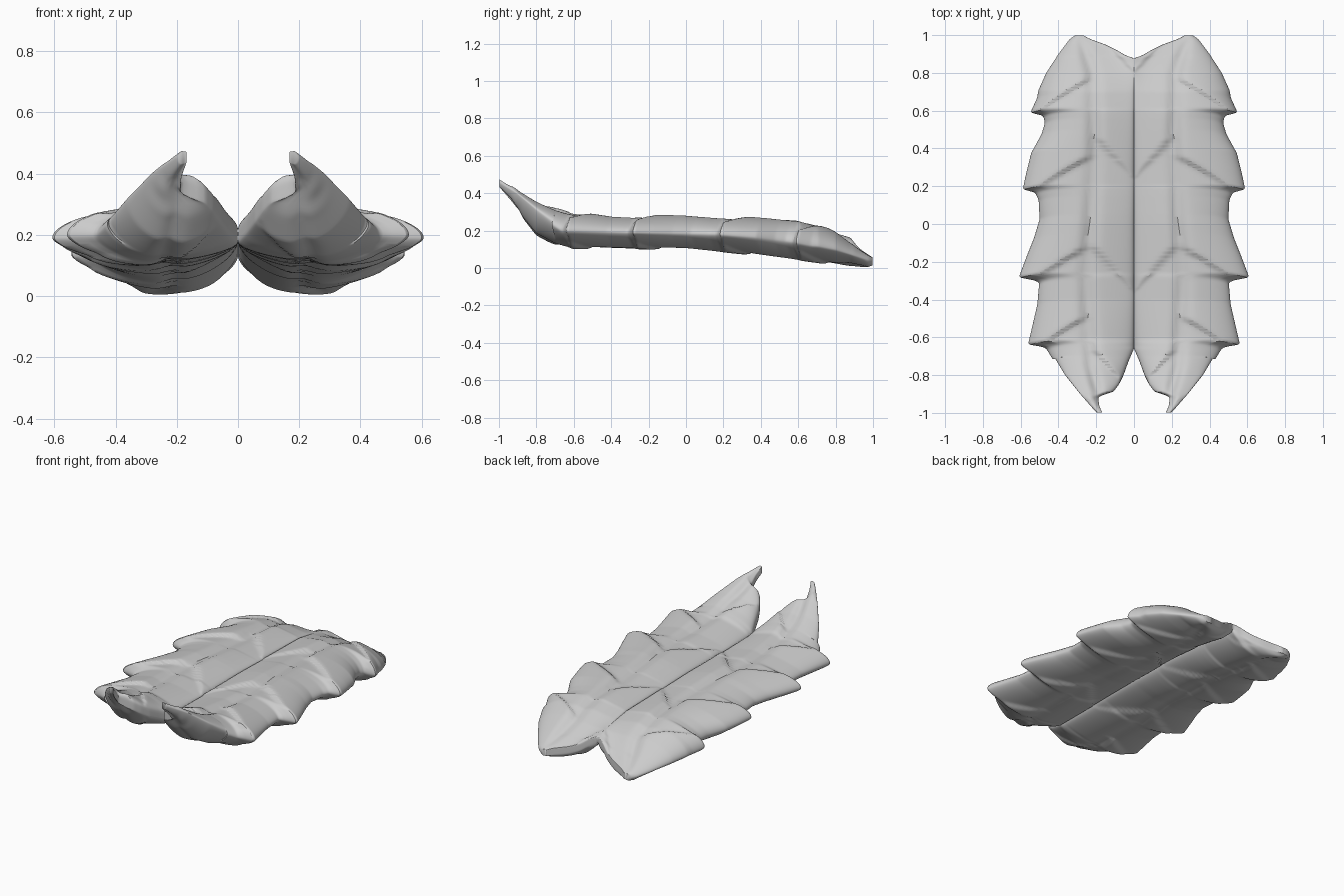
import bpy, bmesh, math

if "Cube" in bpy.data.objects:
    bpy.data.objects.remove(bpy.data.objects["Cube"])

ROWS, COLS = 270, 36


def curve(*pts):
    """Piecewise linear function through (y, value) points."""
    def f(y):
        if y <= pts[0][0]:
            return pts[0][1]
        for (a, p), (b, q) in zip(pts, pts[1:]):
            if y <= b:
                return p + (q - p) * (y - a) / (b - a)
        return pts[-1][1]
    return f


# Plan outline of one half: toothed outer edge, notched inner edge, groove between scale rows
outer = curve((-1, .195), (-.98, .215), (-.9, .285), (-.8, .365), (-.7, .425), (-.635, .465),
              (-.625, .475), (-.615, .562), (-.5, .535), (-.4, .512), (-.285, .502), (-.27, .53),
              (-.262, .612), (-.15, .57), (-.05, .53), (.05, .5), (.15, .505), (.195, .525),
              (.205, .59), (.3, .57), (.4, .545), (.5, .49), (.56, .472), (.6, .482),
              (.612, .55), (.7, .51), (.8, .465), (.9, .4), (.98, .34), (1, .31))
inner = curve((-1, .168), (-.96, .185), (-.915, .19), (-.9, .15), (-.89, .11), (-.85, .08),
              (-.8, .055), (-.73, .03), (-.66, 0), (.88, 0), (.89, .04), (.92, .09),
              (.95, .15), (.98, .235), (1, .27))
groove = curve((-1, .16), (-.9, .19), (-.75, .23), (-.3, .255), (-.1, .24), (.4, .21),
               (.8, .22), (.93, .265), (1, .29))
# Side heights: crown, underside, outer edge, inner edge
crown = curve((-1, .475), (-.9, .42), (-.8, .365), (-.7, .325), (-.6, .298), (-.4, .282), (0, .285),
              (.3, .273), (.6, .262), (.7, .24), (.8, .195), (.9, .13), (1, .055))
under = curve((-1, .435), (-.94, .375), (-.9, .31), (-.87, .25), (-.8, .165), (-.7, .118), (-.6, .098),
              (0, .095), (.3, .072), (.6, .036), (.8, .012), (.97, .0), (1, .015))
edge_out = curve((-1, .455), (-.9, .395), (-.8, .31), (-.72, .25), (-.64, .2), (-.27, .19),
                 (.2, .18), (.4, .165), (.6, .14), (.8, .1), (1, .035))
edge_in = curve((-1, .455), (-.9, .335), (-.8, .265), (-.65, .195), (0, .2), (.6, .195),
                (.8, .165), (.88, .145), (.92, .09), (1, .035))


def overlap(y, tips):
    """Height of an overlapping scale: tallest at its front edge, sinking to the next one."""
    for a, b in zip(tips, tips[1:]):
        if a <= y < b:
            return 1 - (y - a) / (b - a)
    return 0.5


def heights(u, x, y):
    c, e = edge_in(y), edge_out(y)
    mid = c + (e - c) * u
    s = max(math.sin(math.pi * u), 0)
    fade = min(1, (1 - y) / .12, (y + 1) / .15) * s ** .5
    d = x - groove(y)
    dip = math.exp(-(d / .028) ** 2)
    if d > 0:
        step = overlap(y - .6 * max(.5 - x, 0), (-1.1, -.64, -.27, .2, .61, 1.1))
    else:
        step = overlap(y - 1.1 * x, (-1.4, -.9, -.36, .24, .8, 1.3))
    blunt = .018 * (1 - u) ** 8
    top = mid + max(crown(y) - mid, .012) * s ** .5 + blunt
    top += fade * (.022 * (step - .8) * (1 - dip) - .032 * dip)
    bottom = mid - max(mid - under(y), .012) * s ** .6 - blunt
    bottom += fade * (.014 * step + .015 * dip)
    return top, bottom


# One half as a loft of closed cross-sections from front to back
bm = bmesh.new()
rings = []
for r in range(ROWS + 1):
    y = -1 + 2 * r / ROWS
    a, b = inner(y), outer(y)
    up, down = [], []
    for i in range(COLS + 1):
        u = (1 - math.cos(math.pi * i / COLS)) / 2
        x = a + (b - a) * u
        top, bottom = heights(u, x, y)
        # teeth sweep a little forward at the rim
        yy = y - (.025 * u ** 8 if -.7 < y < .7 else 0)
        up.append(bm.verts.new((x, yy, top)))
        if i < COLS:
            down.append(bm.verts.new((x, yy, bottom)))
    rings.append(up + down[::-1])
n = len(rings[0])
for p, q in zip(rings, rings[1:]):
    for i in range(n):
        j = (i + 1) % n
        bm.faces.new((p[i], p[j], q[j], q[i]))
bm.faces.new(rings[0])
bm.faces.new(rings[-1])

# Open the centre wall so both halves join along the spine
wall = [f for f in bm.faces if all(abs(v.co.x) < 1e-5 for v in f.verts)]
bmesh.ops.delete(bm, geom=wall, context='FACES')
bmesh.ops.recalc_face_normals(bm, faces=bm.faces)
mesh = bpy.data.meshes.new("scaled_back_plate")
bm.to_mesh(mesh)
bm.free()

plate = bpy.data.objects.new("scaled_back_plate", mesh)
bpy.context.collection.objects.link(plate)
mirror = plate.modifiers.new("mirror_half", 'MIRROR')
mirror.merge_threshold = .0005
soft = plate.modifiers.new("soften", 'SMOOTH')
soft.factor, soft.iterations = .5, 4

grey = bpy.data.materials.new("plain_grey")
grey.diffuse_color = (.6, .6, .6, 1)
grey.use_nodes = True
grey.node_tree.nodes["Principled BSDF"].inputs["Base Color"].default_value = grey.diffuse_color
mesh.materials.append(grey)
bpy.context.view_layer.objects.active = plate
plate.select_set(True)
bpy.ops.object.shade_smooth_by_angle(angle=math.radians(60))
